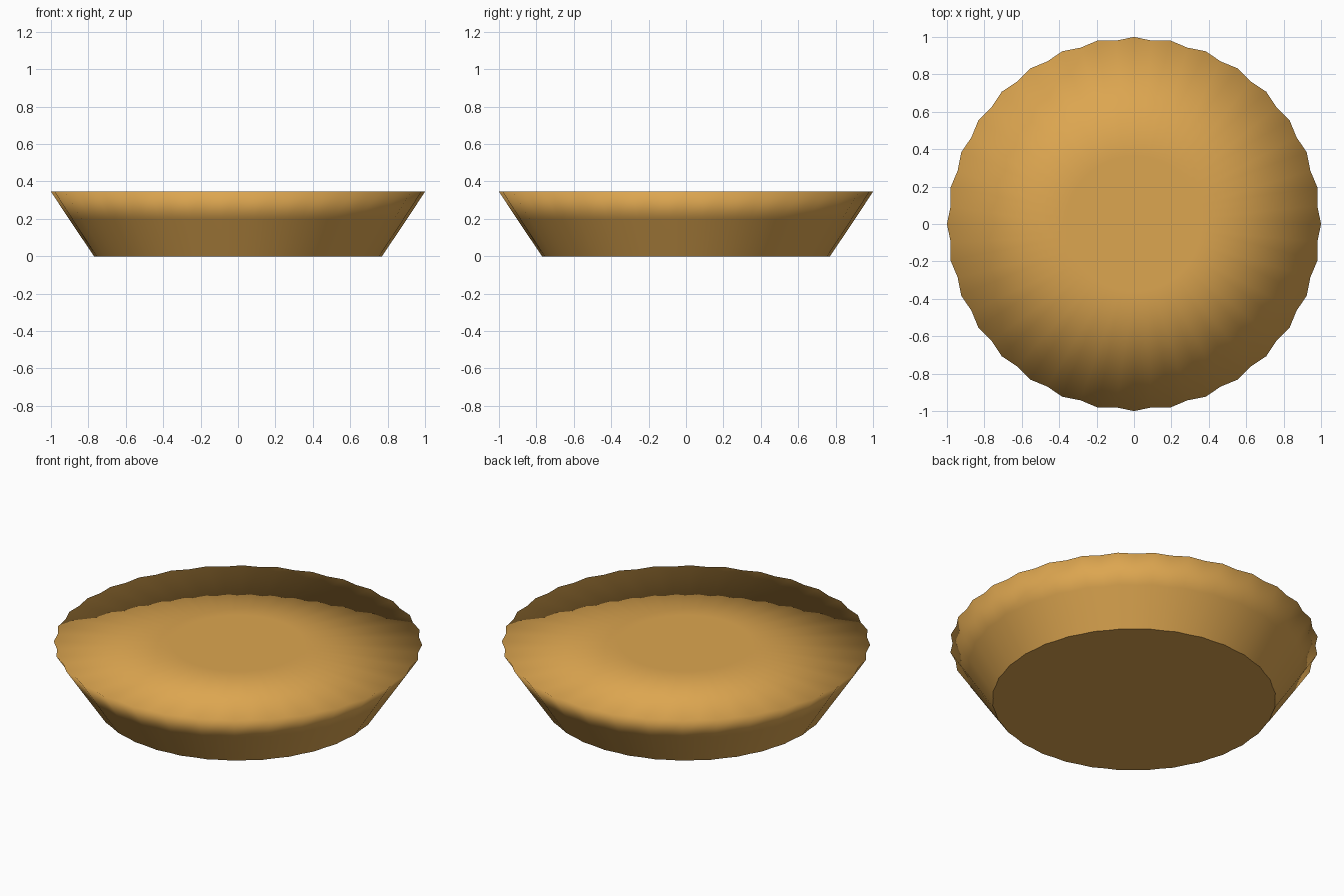
import bpy, bmesh, math

if "Cube" in bpy.data.objects:
    bpy.data.objects.remove(bpy.data.objects["Cube"])

LOBES = 32
N = LOBES * 2

mat = bpy.data.materials.new("golden crust")
mat.diffuse_color = (0.72, 0.38, 0.08, 1)
mat.use_nodes = True
mat.node_tree.nodes["Principled BSDF"].inputs["Base Color"].default_value = mat.diffuse_color

bm = bmesh.new()


def ring(radius, z, flute):
    # fluted ring: every second point is pulled inwards
    pts = []
    for i in range(N):
        a = 2 * math.pi * i / N
        r = radius * (1 - flute * (i % 2))
        pts.append(bm.verts.new((r * math.cos(a), r * math.sin(a), z)))
    return pts


# profile from the base, up the fluted wall, and inwards over the flat top
rings = [ring(0.77, 0, 0.008), ring(0.904, 0.2, 0.013),
         ring(1.0, 0.345, 0.015), ring(0.36, 0.345, 0)]
for lo, hi in zip(rings, rings[1:]):
    for i in range(N):
        j = (i + 1) % N
        bm.faces.new((lo[i], lo[j], hi[j], hi[i]))

# top centre and base
bm.faces.new(rings[-1])
base = bm.faces.new(rings[0][::-1])
for f in bm.faces:
    f.smooth = True
for e in base.edges:
    e.smooth = False  # crisp edge around the base

mesh = bpy.data.meshes.new("tart_crust")
bm.to_mesh(mesh)
bm.free()
mesh.materials.append(mat)
obj = bpy.data.objects.new("tart_crust", mesh)
bpy.context.collection.objects.link(obj)
